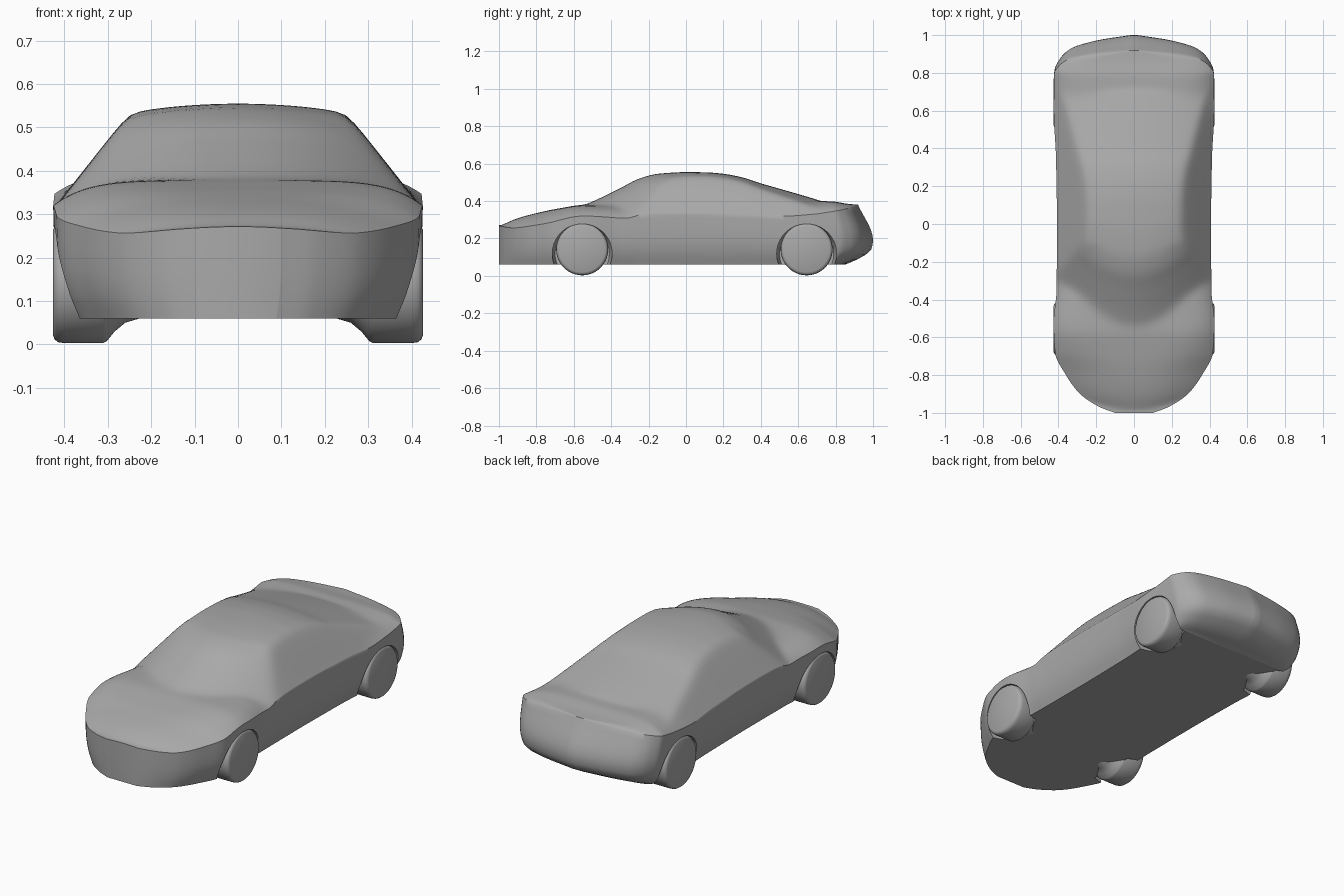
import bpy, bmesh, math

if "Cube" in bpy.data.objects:
    bpy.data.objects.remove(bpy.data.objects["Cube"])

grey = bpy.data.materials.new("plain_grey")
grey.diffuse_color = (0.4, 0.4, 0.4, 1)
grey.use_nodes = True
grey.node_tree.nodes["Principled BSDF"].inputs["Base Color"].default_value = grey.diffuse_color


def curve(pts):
    """Smooth monotone interpolation through (position, value) points."""
    n = len(pts)
    d = [(pts[i+1][1]-pts[i][1])/(pts[i+1][0]-pts[i][0]) for i in range(n-1)]
    m = [d[0]] + [0 if a*b <= 0 else 2*a*b/(a+b) for a, b in zip(d, d[1:])] + [d[-1]]

    def f(x):
        x = min(max(x, pts[0][0]), pts[-1][0])
        i = next(k for k in range(n-1) if x <= pts[k+1][0])
        h = pts[i+1][0]-pts[i][0]
        t = (x-pts[i][0])/h
        return ((2*t**3-3*t*t+1)*pts[i][1] + (t**3-2*t*t+t)*h*m[i]
                + (3*t*t-2*t**3)*pts[i+1][1] + (t**3-t*t)*h*m[i+1])
    return f


def smax(a, b, k):
    return (a+b+math.sqrt((a-b)**2+k*k))/2


def make(name, verts, faces):
    me = bpy.data.meshes.new(name)
    me.from_pydata(verts, [], faces)
    bm = bmesh.new()
    bm.from_mesh(me)
    bmesh.ops.recalc_face_normals(bm, faces=bm.faces)
    bm.to_mesh(me)
    bm.free()
    me.materials.append(grey)
    ob = bpy.data.objects.new(name, me)
    bpy.context.collection.objects.link(ob)
    return ob


def smooth(ob, deg):
    bpy.ops.object.select_all(action='DESELECT')
    ob.select_set(True)
    bpy.context.view_layer.objects.active = ob
    bpy.ops.object.shade_smooth_by_angle(angle=math.radians(deg))


# Body guide curves along the length
half_width = curve([(-1, .10), (-.97, .18), (-.9, .285), (-.8, .36), (-.68, .418), (-.52, .426),
                    (-.35, .41), (0, .408), (.35, .413), (.6, .425), (.82, .423), (.88, .395),
                    (.93, .34), (.97, .21), (1, .02)])
shoulder = curve([(-1, .24), (-.9, .255), (-.75, .28), (-.55, .32), (-.2, .30), (.4, .305),
                  (.65, .325), (.85, .35), (1, .375)])
deck = curve([(-1, .25), (-.97, .275), (-.9, .307), (-.8, .335), (-.68, .36), (-.55, .377),
              (-.4, .375), (-.2, .335), (.35, .34), (.6, .39), (.8, .398), (.93, .385), (1, .38)])
cabin = curve([(-.75, .27), (-.56, .367), (-.45, .42), (-.35, .47), (-.25, .52), (-.15, .546),
               (0, .555), (.1, .554), (.2, .546), (.3, .527), (.4, .495), (.5, .466),
               (.6, .437), (.7, .405), (.8, .36), (.9, .31)])
power = curve([(-1, 2.2), (-.8, 2.6), (-.5, 6), (1, 6)])
tail = curve([(.06, .85), (.09, .92), (.14, .99), (.19, 1), (.38, .92), (.6, .82)])
flank = curve([(0, 0), (.25, .004), (.5, .016), (.75, .05), (1, .115)])
FLOOR = .06


def top_z(x, y, s):
    zs = shoulder(y)
    base = zs + (deck(y)-zs)*(1-abs(s)**power(y))
    ahead = y - .2*(x/.35)**2 if y < 0 else y
    if y < .15:
        ahead = y - .2*(x/.35)**2*min(1, (.15-y)/.3)
    roof = cabin(ahead) - .3*x*x
    side = .537 - 1.28*(abs(x)-.25)
    glass = -smax(-roof, -side, .02)
    out = smax(base, glass, .012)
    # keep the shoulder edge crisp
    return out if abs(s) < 1 else max(zs, min(out, zs+.03))


def section(t):
    w = half_width(t)
    pts = [(w*s, top_z(w*s, t, s)) for s in
           [math.sin(math.pi/2*(i/24-1)) if i not in (0, 48) else (i/24-1) for i in range(49)]]
    zs = pts[-1][1]
    right = []
    for k in range(1, 13):
        z = zs + (FLOOR-zs)*k/12
        right.append((w*(1-flank(k/12)), z))
    ring = pts + right + [(-x, z) for x, z in reversed(right)]
    blend = max(0, (t-.7)/.3)
    return [(x, t + (tail(z)-1)*blend, z) for x, z in ring]


# Body lofted through the sections, closed at nose and tail
N = 130
rings = [section(-math.cos(math.pi*i/N)) for i in range(N+1)]
R = len(rings[0])
verts = [p for r in rings for p in r]
faces = [(i*R+j, i*R+(j+1) % R, (i+1)*R+(j+1) % R, (i+1)*R+j) for i in range(N) for j in range(R)]
# End caps as strips between the left and right half of the ring
for o in (0, N*R):
    a = [(24+k) % R for k in range(R//2+1)]
    b = [(24-k) % R for k in range(R//2+1)]
    for k in range(len(a)-1):
        q = list(dict.fromkeys([a[k], a[k+1], b[k+1], b[k]]))
        if len(q) > 2:
            faces.append([o+v for v in q])
body = make("car_body", verts, faces)


def lathe(name, profile, y, z, sign, seg=64):
    """Solid turned around an axis along x."""
    v = [(sign*x, y+r*math.cos(2*math.pi*k/seg), z+r*math.sin(2*math.pi*k/seg))
         for x, r in profile for k in range(seg)]
    f = [(i*seg+k, i*seg+(k+1) % seg, (i+1)*seg+(k+1) % seg, (i+1)*seg+k)
         for i in range(len(profile)-1) for k in range(seg)]
    f += [list(range(seg)), list(range((len(profile)-1)*seg, len(profile)*seg))]
    return make(name, v, f)


# Wheels with a flared inner hub, and low arch cutters around them
wheel_profile = [(.2, .06), (.23, .083), (.26, .092), (.285, .113), (.302, .134), (.312, .139),
                 (.40, .139), (.414, .137), (.422, .131), (.426, .122)]
cutters = []
for end, y in (("front", -.555), ("rear", .645)):
    for side, sign in (("right", 1), ("left", -1)):
        smooth(lathe(f"{end}_{side}_wheel", wheel_profile, y, .142, sign), 50)
        cut = lathe(f"{end}_{side}_arch_cutter", [(.31, .145), (.36, .16), (.6, .16)], y, .118, sign)
        cut.hide_render = True
        cutters.append(cut)
for cut in cutters:
    m = body.modifiers.new("arch", 'BOOLEAN')
    m.object = cut
    m.operation = 'DIFFERENCE'
    m.solver = 'EXACT'
bpy.context.view_layer.objects.active = body
for m in list(body.modifiers):
    bpy.ops.object.modifier_apply(modifier=m.name)
for cut in cutters:
    bpy.data.objects.remove(cut)
smooth(body, 42)
